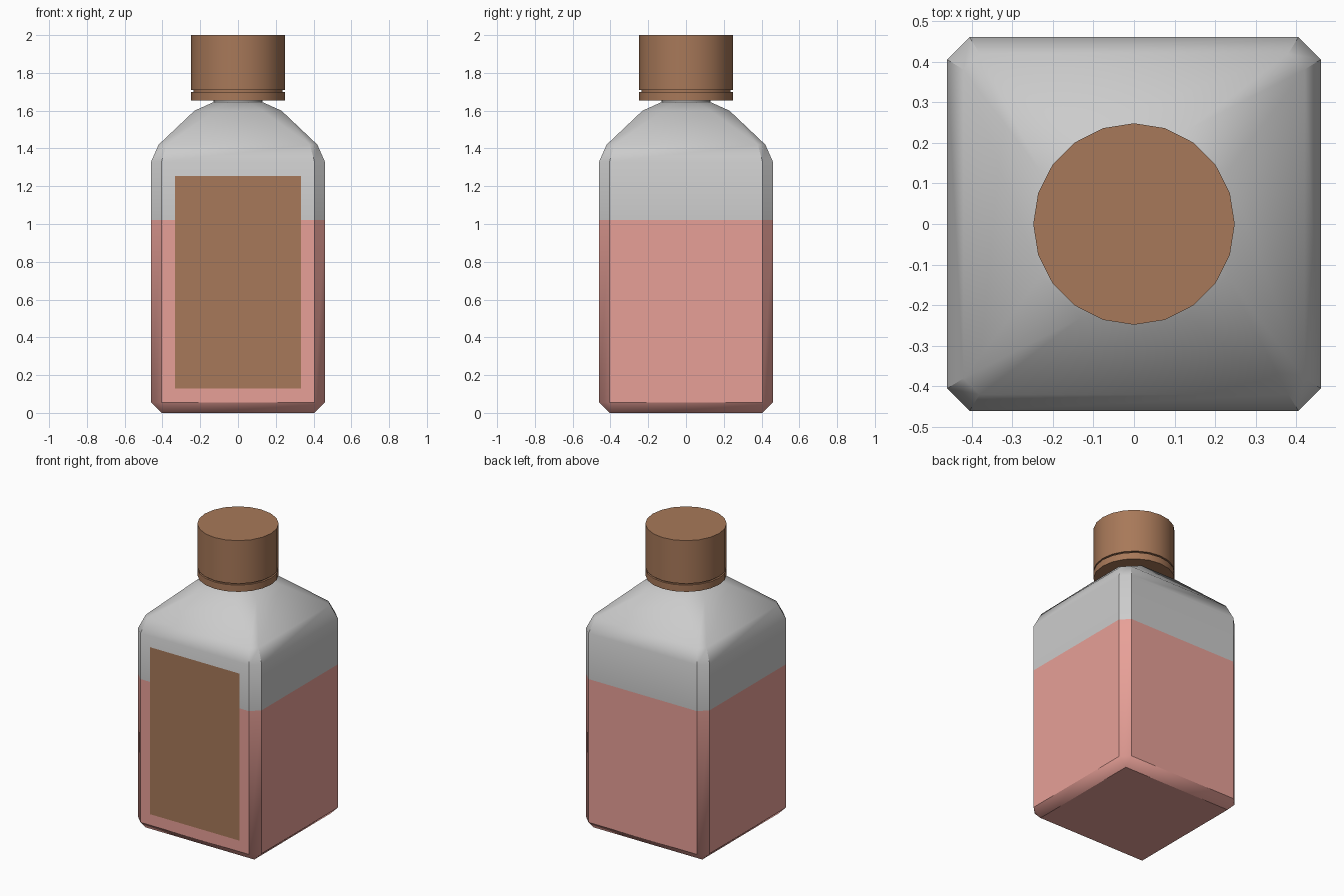
import bpy, bmesh, math

if "Cube" in bpy.data.objects:
    bpy.data.objects.remove(bpy.data.objects["Cube"])


def material(name, rgb):
    m = bpy.data.materials.new(name)
    m.diffuse_color = (*rgb, 1)
    m.use_nodes = True
    m.node_tree.nodes["Principled BSDF"].inputs["Base Color"].default_value = m.diffuse_color
    return m


def chamfered_square(h, c):
    pts = []
    for k in range(4):
        a = k * math.pi / 2
        for x, y in ((h, c - h), (h, h - c)):
            pts.append((x * math.cos(a) - y * math.sin(a),
                        x * math.sin(a) + y * math.cos(a)))
    return pts


def circle(r, n=20):
    return [(r * math.cos(2 * math.pi * i / n), r * math.sin(2 * math.pi * i / n))
            for i in range(n)]


def loft(name, sections, mat=None, bottom=True, top=True, angle=40):
    """Skin a stack of (outline, z) sections."""
    bm = bmesh.new()
    rings = [[bm.verts.new((x, y, z)) for x, y in pts] for pts, z in sections]
    n = len(rings[0])
    for a, b in zip(rings, rings[1:]):
        for i in range(n):
            j = (i + 1) % n
            bm.faces.new((a[i], a[j], b[j], b[i]))
    if bottom:
        bm.faces.new(rings[0][::-1])
    if top:
        bm.faces.new(rings[-1])
    bmesh.ops.remove_doubles(bm, verts=bm.verts, dist=1e-5)
    me = bpy.data.meshes.new(name)
    bm.to_mesh(me)
    bm.free()
    ob = bpy.data.objects.new(name, me)
    bpy.context.collection.objects.link(ob)
    if mat:
        me.materials.append(mat)
    bpy.ops.object.select_all(action='DESELECT')
    ob.select_set(True)
    bpy.context.view_layer.objects.active = ob
    bpy.ops.object.shade_smooth_by_angle(angle=math.radians(angle))
    return ob


pink = material("pink_liquid", (0.80, 0.35, 0.31))
brown = material("brown", (0.39, 0.19, 0.10))
sq = chamfered_square

# Filled lower part of the bottle
loft("liquid_body", [(sq(0.405, 0), 0), (sq(0.46, 0.055), 0.055),
                     (sq(0.46, 0.055), 1.02)], pink, top=False)

# Clear upper part with tapering shoulder
loft("glass_shoulder", [(sq(0.46, 0.055), 1.02), (sq(0.46, 0.055), 1.33),
                        (sq(0.42, 0.04), 1.42), (sq(0.23, 0.10), 1.60),
                        (sq(0.13, 0.076), 1.645)], bottom=False)

# Neck inside the cap
loft("neck", [(circle(0.13), 1.63), (circle(0.13), 1.68)])

# Screw cap with a groove above the sealing ring
loft("cap", [(circle(r), z) for r, z in (
    (0.248, 1.655), (0.248, 1.70), (0.235, 1.70),
    (0.235, 1.71), (0.248, 1.71), (0.248, 2.0))], brown)

# Flat front label
bpy.ops.mesh.primitive_plane_add(size=1, location=(0, -0.462, 0.6925),
                                 rotation=(math.pi / 2, 0, 0))
label = bpy.context.object
label.name = "front_label"
label.scale = (0.666, 1.125, 1)
label.data.materials.append(brown)
